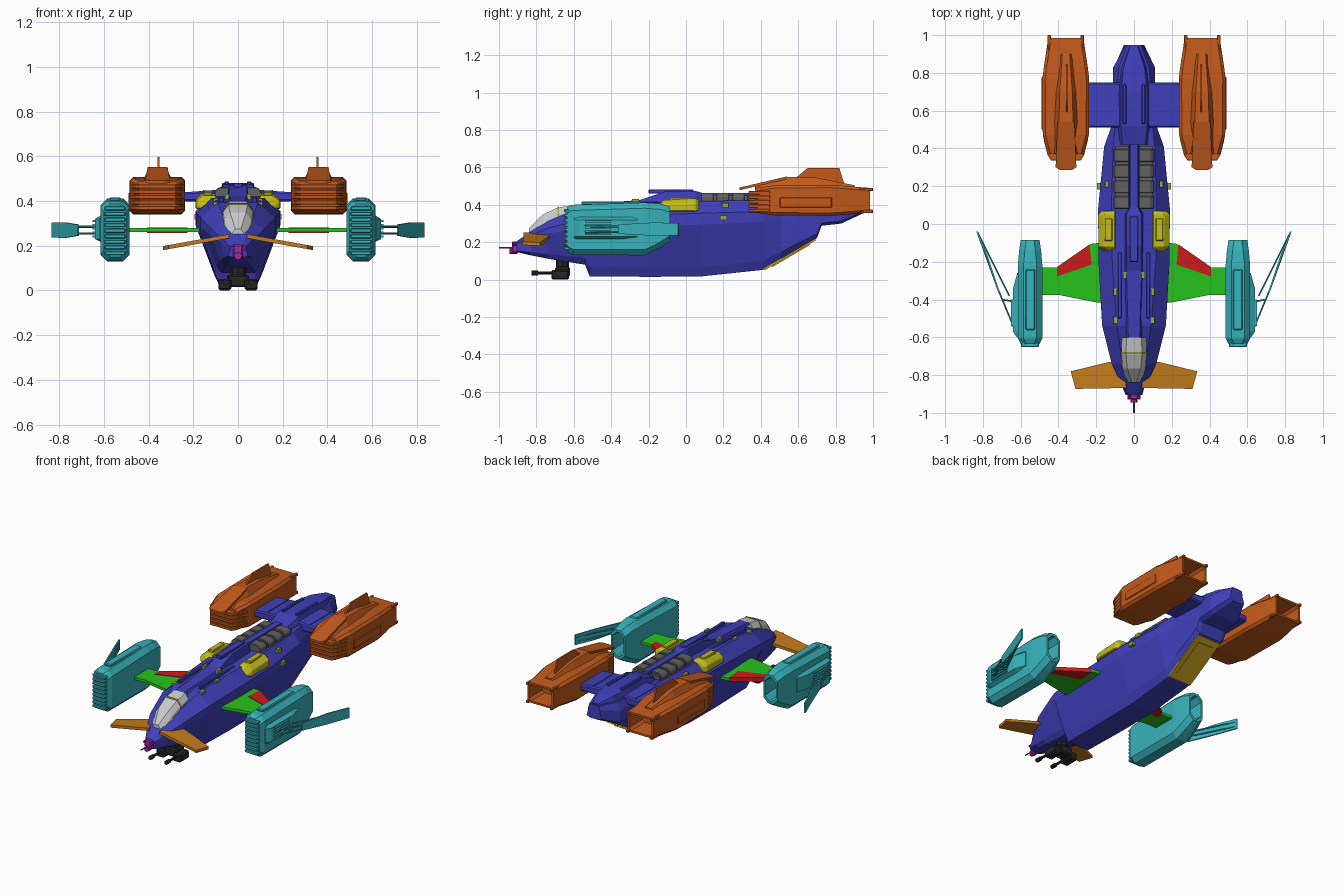
import bpy, bmesh
from mathutils import Vector, Matrix

if "Cube" in bpy.data.objects:
    bpy.data.objects.remove(bpy.data.objects["Cube"])

COL = dict(blue="0d0d80", orange="8c1a03", teal="0a7380", green="058c03", red="990303", bronze="8c3303",
           yellow="8c8503", gold="996103", magenta="660566", dark="050505", grey="1f1f1f", glass="8c8c85",
           olive="4d660d")
MATS = {}
for k, c in COL.items():
    MATS[k] = bpy.data.materials.new(k)
    MATS[k].diffuse_color = [v / 255 for v in bytes.fromhex(c)] + [1]


def finish(name, bm, mat, mirror=False, bevel=0):
    bmesh.ops.recalc_face_normals(bm, faces=bm.faces)
    me = bpy.data.meshes.new(name)
    bm.to_mesh(me)
    bm.free()
    ob = bpy.data.objects.new(name, me)
    bpy.context.collection.objects.link(ob)
    me.materials.append(MATS[mat])
    if bevel:
        b = ob.modifiers.new("bevel", 'BEVEL')
        b.width, b.segments, b.limit_method = bevel, 1, 'ANGLE'
    if mirror:
        ob.modifiers.new("mirror", 'MIRROR')


def loft(name, rings, mat, mirror=False, bevel=0):
    bm = bmesh.new()
    vs = [[bm.verts.new(p) for p in r] for r in rings]
    n = len(vs[0])
    for a, b in zip(vs, vs[1:]):
        for i in range(n):
            bm.faces.new((a[i], a[(i + 1) % n], b[(i + 1) % n], b[i]))
    bm.faces.new(vs[0])
    bm.faces.new(vs[-1])
    finish(name, bm, mat, mirror, bevel)


def sym(y, *wz):
    """symmetric ring from half-width, height pairs"""
    r = [(w, y, z) for w, z in zip(wz[::2], wz[1::2])]
    return r + [(-x, y, z) for x, y, z in reversed(r)]


def hull_ring(y, wt, ws, zt, zs, wk, zk):
    """top edge, shoulder, side, chine and keel"""
    d = zs - zk
    return sym(y, wt, zt, ws, zs, ws, zs - .18 * d, wk + .024, zk + .15 * d, wk, zk)


def oct_ring(y, cx, cz, w, h, c):
    """chamfered rectangle ring from centre and half sizes"""
    q = [(w - c, h), (w, h - c), (w, c - h), (w - c, -h)]
    return [(cx + a, y, cz + b) for a, b in q + [(-a, -b) for a, b in q]]


def box(name, x, y, z, mat, mirror=False, bevel=0):
    """box from (min, max) ranges"""
    bm = bmesh.new()
    c = Vector([(a + b) / 2 for a, b in (x, y, z)])
    s = Matrix.Diagonal([b - a for a, b in (x, y, z)] + [1])
    bmesh.ops.create_cube(bm, size=1, matrix=Matrix.Translation(c) @ s)
    finish(name, bm, mat, mirror, bevel)


def plate(name, pts, thick, mat, mirror=False):
    """polygon extruded symmetrically by a thickness vector"""
    t = Vector(thick) / 2
    loft(name, [[Vector(p) - t for p in pts], [Vector(p) + t for p in pts]], mat, mirror)


def rod(name, a, b, r, mat, mirror=False, sides=8):
    a, b = Vector(a), Vector(b)
    bm = bmesh.new()
    m = Matrix.Translation((a + b) / 2) @ (b - a).to_track_quat('Z', 'Y').to_matrix().to_4x4()
    bmesh.ops.create_cone(bm, cap_ends=True, segments=sides, radius1=r, radius2=r, depth=(b - a).length, matrix=m)
    finish(name, bm, mat, mirror)


# Fuselage
loft("fuselage", [hull_ring(*s) for s in (
    (-.905, .02, .035, .205, .195, .02, .147), (-.83, .04, .075, .26, .235, .04, .13),
    (-.74, .06, .118, .315, .275, .055, .112), (-.54, .09, .168, .392, .325, .075, .08),
    (-.515, .092, .17, .395, .327, .075, .018), (-.2, .115, .188, .412, .345, .08, .015),
    (.08, .12, .19, .42, .355, .08, .017), (.41, .11, .158, .425, .365, .08, .052),
    (.51, .1, .122, .43, .37, .08, .11), (.7, .09, .11, .435, .38, .08, .222),
    (.725, .088, .11, .437, .385, .08, .288), (.83, .08, .11, .44, .39, .08, .3),
    (.948, .035, .042, .445, .42, .03, .355))], "blue")
# Dorsal spine, rear deck and stub wings
loft("dorsal_spine", [sym(y, w, z, w + .012, .39) for y, w, z in (
    (-.6, .03, .4), (-.25, .04, .425), (-.115, .04, .47), (.05, .04, .475), (.09, .02, .462), (.42, .02, .462))], "blue")
loft("rear_deck", [sym(y, w, z, w + .02, .41) for y, w, z in (
    (.42, .06, .445), (.52, .07, .475), (.7, .07, .48), (.83, .055, .47), (.94, .02, .452))], "blue")
box("deck_ridge", (.04, .06), (.53, .74), (.46, .488), "blue", True, .004)
box("spine_rail", (.065, .085), (-.5, -.15), (.38, .418), "blue", True, .004)
box("spine_inset", (-.022, .022), (-.2, .04), (.46, .482), "blue", False, .004)
loft("stub_wing", [[(.07, y, .452), (.26, y, .438), (.26, y, .4), (.07, y, .395)] for y in (.51, .75)],
     "blue", True, .008)
box("stub_wing_rib", (.15, .156), (.53, .74), (.44, .449), "blue", True)
# Marker lights
for x, y, z in ((.145, .21, .398), (.05, -.27, .42), (.1, -.36, .4), (.1, -.51, .385), (.186, .2, .33)):
    box("marker_light", (x - .009, x + .009), (y - .018, y + .018), (z - .012, z + .012), "olive", True)

# Rear loading ramp
for name, w, a, b, t in (("loading_ramp", .082, .02, .97, .012), ("ramp_panel", .055, .15, .85, .022)):
    e = [Vector((0, .41, .052)).lerp(Vector((0, .7, .222)), f) for f in (a, b)]
    s = Vector((w, 0, 0))
    plate(name, [e[0] - s, e[0] + s, e[1] + s, e[1] - s], (0, t * .6, -t), "gold")

# Cockpit canopy
loft("canopy", [sym(y, w, z, w + .024, z - .033, w + .03, z - .08) for y, w, z in (
    (-.84, .012, .275), (-.765, .036, .348), (-.69, .042, .384), (-.6, .04, .4))], "glass")
loft("canopy_frame", [sym(y, .0425, z, .067, z - .032, .073, z - .07)
                      for y, z in ((-.687, .388), (-.678, .391))], "olive")

# Top radiators, four ribbed blocks a side
for i in range(4):
    y = .08 + i * .083
    loft("radiator", [[(.025, v, .4), (.105, v, .38), (.105, v, .445), (.085, v, .462), (.025, v, .462)]
                      for v in (y, y + .068)], "grey", True, .004)
    box("radiator_rib", (.03, .097), (y + .068, y + .083), (.385, .45), "grey", True)

# Yellow shoulder pods
loft("shoulder_pod", [[(.09, y, .36), (x, y, .365), (x, y, z - .025), (x - .03, y, z), (.1, y, z)]
                      for y, x, z in ((-.145, .16, .4), (-.12, .188, .425), (.05, .19, .435), (.07, .17, .425))],
     "yellow", True, .004)
box("pod_lid", (.115, .155), (-.09, .03), (.42, .441), "yellow", True, .004)

# Main wings, flaps and drooping canards
plate("main_wing", [(x, y, .27) for x, y in ((.15, -.42), (.2, -.415), (.4, -.375), (.5, -.375), (.5, -.23),
                                             (.41, -.23), (.225, -.105), (.15, -.095))], (0, 0, .018), "green", True)
plate("wing_flap", [(x, y, .27) for x, y in ((.225, -.215), (.408, -.278), (.408, -.228), (.235, -.108))],
      (0, 0, .025), "red", True)
plate("canard", [(x, y, .25 - .18 * x) for x, y in ((.04, -.868), (.31, -.873), (.335, -.78), (.13, -.73), (.06, -.73))],
      (0, 0, .018), "bronze", True)

# Nose sensor and probe
box("nose_sensor", (-.022, .022), (-.93, -.88), (.145, .205), "magenta", False, .006)
rod("sensor_ball", (0, -.945, .155), (0, -.9, .155), .018, "magenta")
rod("nose_probe", (0, -1, .17), (0, -.92, .17), .004, "magenta")
rod("sensor_pin", (.028, -.93, .19), (.028, -.88, .19), .007, "magenta", True)

# Chin gun turret
rod("turret_mount", (0, -.66, .02), (0, -.66, .12), .035, "dark")
box("turret_body", (-.05, .05), (-.7, -.62), (.015, .07), "dark", False, .008)
box("gun_breech", (.03, .088), (-.72, -.625), (0, .052), "dark", True, .008)
rod("gun_barrel", (.058, -.82, .035), (.058, -.7, .035), .008, "dark", True)
rod("gun_muzzle", (.058, -.825, .035), (.058, -.79, .035), .013, "dark", True)

# Rear engines with hollow nozzles
loft("rear_engine", [oct_ring(y, .361, .424, w, h, .015) for y, w, h in (
    (.37, .095, .065), (.47, .122, .08), (.77, .124, .083), (.84, .115, .078),
    (.985, .093, .066), (.985, .081, .054), (.86, .072, .045))], "orange", True)
for i in range(5):
    z = .36 + i * .024
    loft("rear_intake_slat", [[(.361 - w, y, z), (.361 + w, y, z), (.361 + w, y, z + .019), (.361 - w, y, z + .019)]
                              for y, w in ((.335, .077), (.365, .097), (.45, .118))], "orange", True, .003)
loft("engine_hump", [[(.36 - w, y, .49), (.36 + w, y, .49), (.36 + w * .55, y, z), (.36 - w * .55, y, z)]
                     for y, w, z in ((.37, .06, .505), (.54, .068, .55), (.7, .06, .545), (.9, .035, .505))],
     "orange", True)
plate("intake_tongue", [(.36 + x, y, .418 + .235 * y) for x, y in (
    (-.055, .3), (-.03, .285), (.03, .285), (.055, .3), (.045, .54), (-.045, .54))], (0, 0, .014), "orange", True)
plate("engine_fin", [(.356, y, z) for y, z in ((.57, .53), (.65, .597), (.82, .597), (.85, .5))],
      (.01, 0, 0), "orange", True)
box("engine_side_panel", (.478, .489), (.5, .78), (.385, .44), "orange", True, .004)
for x in (.275, .448):
    for z in (.365, .482):
        box("nozzle_corner", (x - .009, x + .009), (.88, 1), (z - .009, z + .009), "orange", True, .003)

# Front engines with hollow nozzles
loft("front_engine", [oct_ring(y, .55, z, w, h, .03) for y, z, w, h in (
    (-.635, .268, .05, .118), (-.605, .266, .065, .134), (-.22, .271, .065, .141), (-.14, .288, .058, .118),
    (-.085, .298, .05, .093), (-.085, .298, .04, .078), (-.2, .298, .035, .068))], "teal", True)
for i in range(9):
    z = .158 + i * .025
    box("front_intake_slat", (.503, .597), (-.652, -.61), (z, z + .019), "teal", True, .004)
box("engine_top_ridge", (.525, .575), (-.56, -.24), (.4, .417), "teal", True, .005)
# Outboard fairing, slats and swept brake panel on struts
loft("outboard_fairing", [[(.6, y, .21), (x, y, .23), (x, y, .32), (.6, y, .345)]
                          for y, x in ((-.6, .62), (-.57, .64), (-.34, .64), (-.26, .618))], "teal", True)
for i in range(5):
    z = .238 + i * .017
    box("fairing_slat", (.63, .652), (-.54, -.4), (z, z + .009), "teal", True)
edge = [(.715, -.36, .025), (.775, -.18, .035), (.83, -.04, .033)]
plate("brake_panel", [(x, y, .27 - h) for x, y, h in edge] + [(x, y, .27 + h) for x, y, h in edge[::-1]],
      (.008, -.003, 0), "teal", True)
for z in (.255, .285):
    for name, a, b in (("panel_arm", (.635, -.55), (.72, -.345)), ("panel_strut", (.7, -.4), (.64, -.41)),
                       ("panel_brace", (.66, -.38), (.825, -.05))):
        rod(name, (*a, z), (*b, z), .005, "teal", True, 6)

for m in bpy.data.materials:
    if m.users and not m.is_grease_pencil:
        m.use_nodes = True
        m.node_tree.nodes["Principled BSDF"].inputs["Base Color"].default_value = m.diffuse_color
